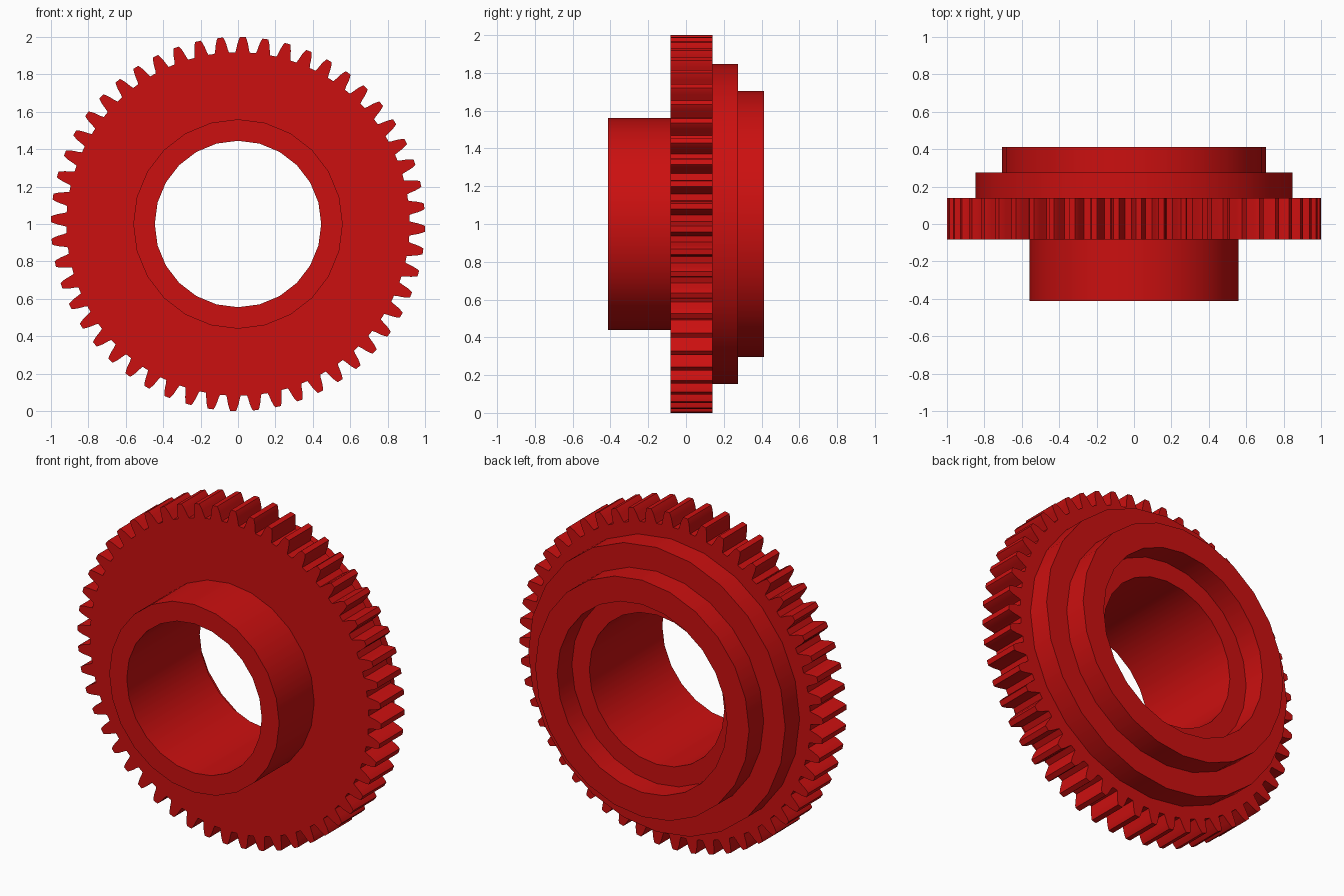
import bpy
import bmesh
from math import sin, cos, pi, radians

cube = bpy.data.objects.get("Cube")
if cube:
    bpy.data.objects.remove(cube)

TEETH, SIDES = 52, 24
FRONT, BACK = -0.082, 0.14      # faces of the toothed plate
BORE, HUB = 0.445, 0.56

red = bpy.data.materials.new("red")
red.use_nodes = True
red.diffuse_color = (0.6, 0.005, 0.005, 1)
red.node_tree.nodes["Principled BSDF"].inputs["Base Color"].default_value = red.diffuse_color


def ring_object(name, sections):
    """Join a closed series of closed sections, each a list of (radius, angle, y)."""
    bm = bmesh.new()
    rows = [[bm.verts.new((r * sin(a), y, 1 + r * cos(a))) for r, a, y in s] for s in sections]
    for i, row in enumerate(rows):
        after = rows[(i + 1) % len(rows)]
        for j in range(len(row)):
            k = (j + 1) % len(row)
            bm.faces.new((row[j], row[k], after[k], after[j]))
    bmesh.ops.recalc_face_normals(bm, faces=bm.faces)
    mesh = bpy.data.meshes.new(name)
    bm.to_mesh(mesh)
    bm.free()
    mesh.materials.append(red)
    obj = bpy.data.objects.new(name, mesh)
    bpy.context.collection.objects.link(obj)
    return obj


# Turned body: front hub, through bore, rear recess and two stepped collars
profile = [(HUB, FRONT), (HUB, -0.412), (BORE, -0.412), (BORE, 0.275), (HUB, 0.275),
           (HUB, 0.413), (0.705, 0.413), (0.705, 0.275), (0.847, 0.275), (0.847, BACK)]
body = ring_object("hub_and_collars", [
    [(r, 2 * pi * i / SIDES, y) for r, y in profile] for i in range(SIDES)])

# Toothed plate: curved flanks, inner edge buried in the hub wall
flank = [(0.918, 0.042), (0.935, 0.036), (0.965, 0.029), (0.988, 0.021), (1.0, 0.015)]
tooth = [(r, -a) for r, a in flank] + [(r, a) for r, a in reversed(flank)]
outline = [(r, a + radians(1.5) + 2 * pi * t / TEETH) for t in range(TEETH) for r, a in tooth]
gear = ring_object("toothed_plate", [
    [(0.5, a, FRONT), (r, a, FRONT), (r, a, BACK), (0.5, a, BACK)] for r, a in outline])

# Smooth round walls with crisp rims
for obj in (body, gear):
    bpy.ops.object.select_all(action="DESELECT")
    obj.select_set(True)
    bpy.context.view_layer.objects.active = obj
    bpy.ops.object.shade_smooth_by_angle(angle=radians(25))
